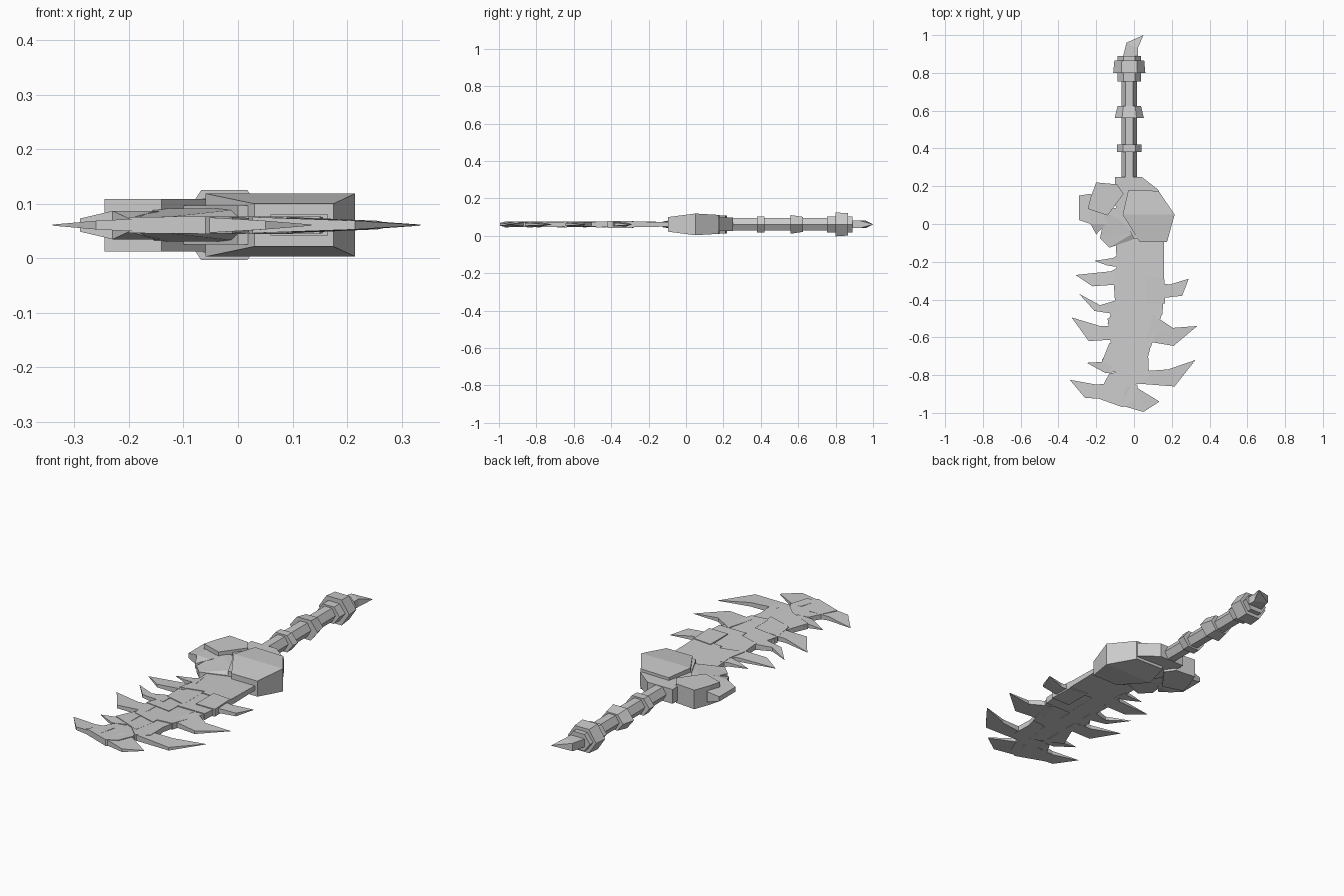
import bpy
import bmesh
import math

MID = 0.061      # height of the weapon's flat middle plane

cube = bpy.data.objects.get("Cube")
if cube:
    bpy.data.objects.remove(cube, do_unlink=True)

grey = bpy.data.materials.new("bone_grey")
grey.use_nodes = True
colour = (0.6, 0.6, 0.6, 1)
grey.diffuse_color = colour
grey.node_tree.nodes["Principled BSDF"].inputs["Base Color"].default_value = colour


def finish(name, bm):
    """Turn a bmesh into a named, coloured, flat-shaded object."""
    bmesh.ops.recalc_face_normals(bm, faces=bm.faces)
    mesh = bpy.data.meshes.new(name)
    bm.to_mesh(mesh)
    bm.free()
    mesh.materials.append(grey)
    obj = bpy.data.objects.new(name, mesh)
    bpy.context.collection.objects.link(obj)
    return obj


def slab(name, outline, thickness):
    """Outline in hundredths, mirrored about the middle plane.
    thickness(index, y) gives the half thickness at each corner."""
    bm = bmesh.new()
    top, bottom = [], []
    for i, (x, y) in enumerate(outline):
        x, y = x / 100, y / 100
        half = thickness(i, y)
        top.append(bm.verts.new((x, y, MID + half)))
        bottom.append(bm.verts.new((x, y, MID - half)))
    caps = [bm.faces.new(top), bm.faces.new(bottom[::-1])]
    count = len(outline)
    for i in range(count):
        j = (i + 1) % count
        bm.faces.new((top[j], top[i], bottom[i], bottom[j]))
    bmesh.ops.triangulate(bm, faces=caps)
    return finish(name, bm)


def even(half):
    return lambda i, y: half


def shingle(name, outline):
    """Blade plate that thickens toward the tip, so it steps over the next."""
    ys = [y / 100 for x, y in outline]
    low, high = min(ys), max(ys)
    slab(name, outline, lambda i, y: 0.016 - 0.005 * (y - low) / (high - low))


def spike(name, outline):
    """Five corners: root, bend, tip, bend, root; thins to a sharp point."""
    halves = (0.015, 0.010, 0.001, 0.008, 0.015)
    slab(name, outline, lambda i, y: halves[i])


def hex_rod(name, start, end, width, height, end_scale=1.0):
    """Six-sided rod or ring along the grip."""
    bm = bmesh.new()
    loops = []
    for y, scale in ((start, 1.0), (end, end_scale)):
        loops.append([bm.verts.new((
            -0.025 + scale * width / 2 * math.cos(k * math.pi / 3), y,
            MID + scale * height / 2 * math.sin(k * math.pi / 3) / math.sin(math.pi / 3)))
            for k in range(6)])
    a, b = loops
    bm.faces.new(a)
    bm.faces.new(b[::-1])
    for k in range(6):
        n = (k + 1) % 6
        bm.faces.new((a[k], a[n], b[n], b[k]))
    finish(name, bm)


# Grip, rings and pommel
hex_rod("grip", 0.22, 0.86, 0.08, 0.068)
hex_rod("lower_ring", 0.38, 0.42, 0.13, 0.085)
hex_rod("middle_ring", 0.56, 0.625, 0.155, 0.1, 0.8)
hex_rod("pommel_core", 0.755, 0.89, 0.125, 0.085)
hex_rod("pommel_ring", 0.80, 0.865, 0.17, 0.128, 0.93)
slab("pommel_spike", [(-6, 88), (-4, 96), (5, 100), (2, 93), (2, 88)],
     lambda i, y: 0.001 if y > 0.99 else 0.02)

# Large guard block, split along its crest into two sloping halves
CREST = 0.05


def guard_half(i, y):
    return 0.058 - max(0, CREST - y) * 0.13 - max(0, y - CREST) * 0.06


slab("guard_block_front",
     [(-6, 5), (21.5, 5), (17.5, -9.5), (3, -9.5)], guard_half)
slab("guard_block_back",
     [(-6, 5), (-3, 18), (13, 17.5), (21.5, 5)], guard_half)

# Guard core and side pieces
slab("guard_core", [(-10, 25), (4, 25), (13, 18), (10, -6), (0, -8),
                    (-6, 4), (-10, 10), (-10, 18)], even(0.036))
slab("guard_knuckle", [(-20, 22), (-9, 21), (-5.5, 16), (-14, 4.5),
                       (-24.5, 8), (-23, 14)], even(0.048))
slab("guard_claw", [(-29, 15), (-23, 16), (-13, 6), (-15, 0),
                    (-20, -5.5), (-23, 0), (-29, 2)],
     lambda i, y: 0.012 if i in (0, 4, 6) else 0.026)
slab("guard_lower_claw", [(-15, 7), (-5, 10), (1, -4), (0, -8), (-13, -12.5),
                          (-18, -7.5)],
     lambda i, y: 0.015 if y < -0.07 else 0.03)

# Blade core and overlapping plates
slab("blade_core", [(-10, -6), (16, -6), (16, -35), (12, -48), (6, -66),
                    (2, -84), (-6, -92), (-10, -84), (-9, -60),
                    (-9, -40), (-9, -22)], even(0.010))
plates = {
    "root_left": [(-10, -6), (1, -6), (1, -28), (-11, -31), (-9, -22)],
    "root_right": [(1, -6), (16, -6), (16, -31), (1, -30)],
    "left_upper": [(-11, -27), (1, -25), (1, -45), (-10, -42)],
    "left_middle": [(-10, -40), (0, -42), (0, -55), (-14, -53)],
    "left_lower": [(-14, -50), (0, -48), (1, -69), (-12, -65)],
    "left_end": [(-13, -63), (2, -63), (-1, -80), (-17, -73)],
    "right_upper": [(0, -27), (16, -26), (16, -36), (15, -48), (0, -48)],
    "right_middle": [(0, -46), (15, -47), (9, -65), (0, -66)],
    "right_lower": [(-1, -60), (9, -64), (7.5, -70), (8, -81), (2, -85),
                    (-4, -79)],
    "tip": [(-13, -79), (-4, -78), (2, -86), (-1, -94), (-6, -97), (-20, -92)],
}
for name, outline in plates.items():
    shingle("blade_plate_" + name, outline)

# Socket blocks where the larger right spikes meet the blade
slab("spike_socket", [(6, -28), (16, -29), (16.5, -42), (6, -42)], even(0.019))

# Curved spikes down both edges
left_spikes = [
    [(-8, -16), (-11, -18), (-21, -19.5), (-14, -22), (-7, -23)],
    [(-7, -22), (-12, -25), (-31, -27), (-22, -33), (-8, -32)],
    [(-8, -40), (-18, -43), (-29, -37), (-21, -46), (-8, -48)],
    [(-8, -54), (-18, -54), (-33, -49.5), (-24, -62), (-8, -61)],
    [(-8, -63), (-12, -65), (-17, -72), (-15, -76), (-8, -74)],
    [(-8, -73), (-17, -73), (-25, -73.5), (-15, -79), (-8, -78)],
    [(-10, -84), (-20, -85), (-34, -82.5), (-26, -92), (-12, -93)],
]
right_spikes = [
    [(8, -31), (19, -32), (29, -29), (25.5, -38), (8, -40)],
    [(10, -48), (20.5, -55), (33.5, -54), (21, -64.5), (6, -62)],
    [(4, -78), (18, -77), (32.5, -72), (21.5, -86), (2, -84.5)],
    [(-4, -86), (2, -87), (13.5, -94), (5, -99.5), (-7, -96)],
]
for side, group in (("right", left_spikes), ("left", right_spikes)):
    for n, outline in enumerate(group, 1):
        spike(f"{side}_spike_{n}", outline)
